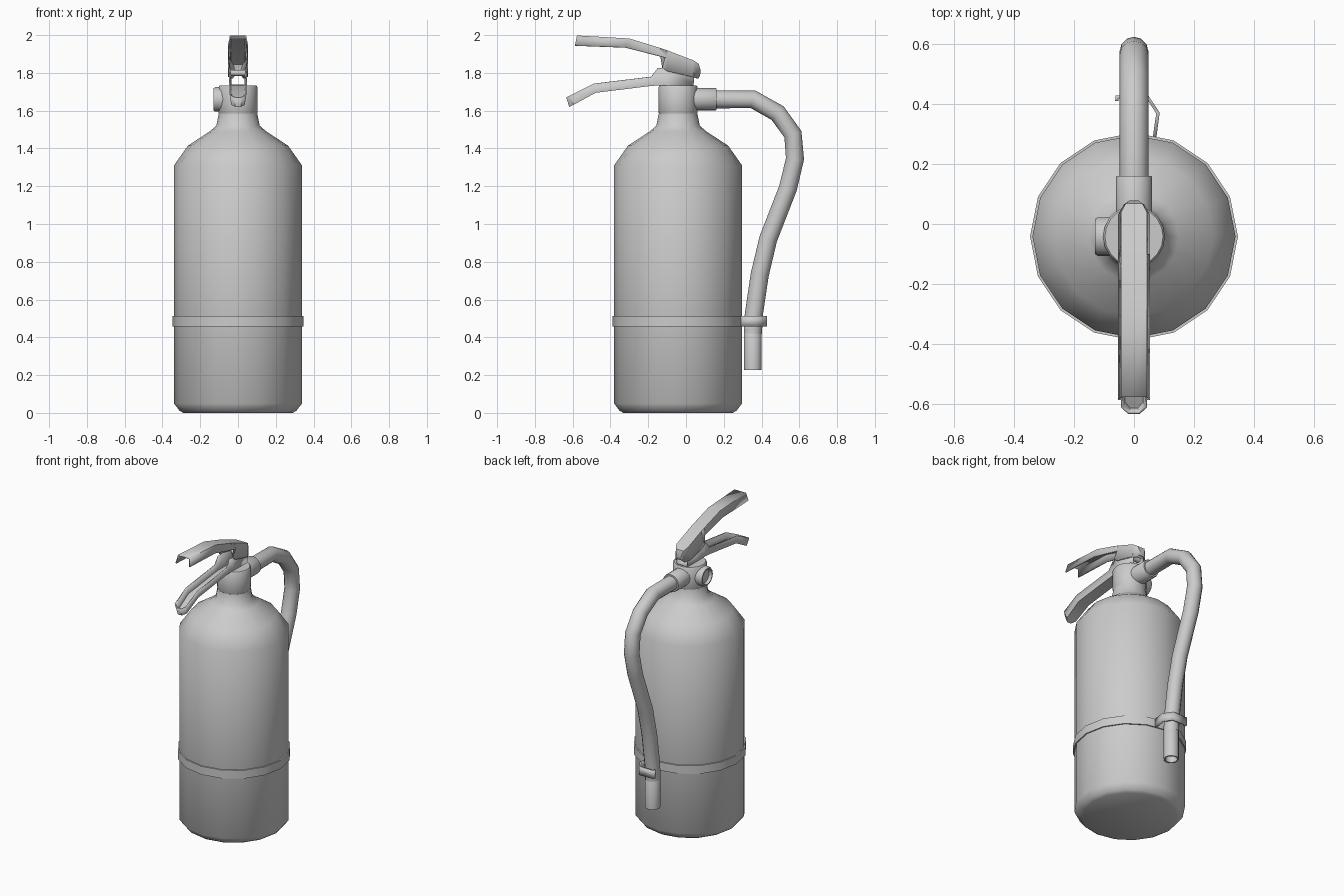
import bpy, bmesh, math
from mathutils import Matrix, Vector

if "Cube" in bpy.data.objects:
    bpy.data.objects.remove(bpy.data.objects["Cube"])

CY = -0.042  # axis of the cylinder


def finish(name, bm, angle=50):
    bmesh.ops.remove_doubles(bm, verts=bm.verts, dist=1e-5)
    bmesh.ops.recalc_face_normals(bm, faces=bm.faces)
    me = bpy.data.meshes.new(name)
    bm.to_mesh(me)
    bm.free()
    ob = bpy.data.objects.new(name, me)
    bpy.context.collection.objects.link(ob)
    bpy.ops.object.select_all(action='DESELECT')
    ob.select_set(True)
    bpy.context.view_layer.objects.active = ob
    bpy.ops.object.shade_smooth_by_angle(angle=math.radians(angle))
    return ob


def lathe(name, profile, sides, origin=(0, CY, 0), rot=None, angle=50, closed=False):
    """Revolve (radius, height) points about the local z axis."""
    bm = bmesh.new()
    m = Matrix.Translation(origin) @ (rot or Matrix())
    rings = []
    for r, z in profile:
        rings.append([bm.verts.new(m @ Vector((r * math.cos(a), r * math.sin(a), z)))
                      for a in (2 * math.pi * i / sides for i in range(sides))])
    pairs = list(zip(rings, rings[1:]))
    if closed:
        pairs.append((rings[-1], rings[0]))
    for a, b in pairs:
        for i in range(sides):
            j = (i + 1) % sides
            bm.faces.new((a[i], a[j], b[j], b[i]))
    if not closed:
        bm.faces.new(rings[0])
        bm.faces.new(rings[-1])
    return finish(name, bm, angle)


def channel(name, stations, thick, cap_last=False):
    """U-shaped strip; station = (y, z) of web, (y, z) of lip, web and lip half widths."""
    bm = bmesh.new()
    rows = []
    for yw, zw, yl, zl, w, l in stations:
        pts = [(-l, yl, zl), (-w, yw, zw), (w, yw, zw), (l, yl, zl)]
        rows.append([bm.verts.new(p) for p in pts])
    for a, b in zip(rows, rows[1:]):
        for i in range(3):
            bm.faces.new((a[i], a[i + 1], b[i + 1], b[i]))
    if cap_last:
        bm.faces.new(rows[-1])
    ob = finish(name, bm, 35)
    mod = ob.modifiers.new("thickness", 'SOLIDIFY')
    mod.thickness = thick
    mod.offset = -1
    return ob


# Pressure cylinder with shoulder and neck
lathe("cylinder", [(0.29, 0), (0.31, 0.012), (0.339, 0.05), (0.339, 1.31), (0.265, 1.415),
                   (0.15, 1.49), (0.115, 1.52), (0.102, 1.585)], 16)

# Strap around the cylinder
lathe("strap", [(0.33, 0.457), (0.347, 0.457), (0.347, 0.513), (0.33, 0.513)], 16, closed=True)

# Valve block
lathe("valve", [(0.098, 1.58), (0.103, 1.59), (0.103, 1.725), (0.097, 1.733)], 20)

# Recessed gauge on the left of the valve
lathe("gauge", [(0.064, 0.0), (0.064, 0.122), (0.058, 0.13), (0.05, 0.13), (0.046, 0.11)],
      16, (0, CY, 1.66), Matrix.Rotation(-math.pi / 2, 4, 'Y'))

# Hose fitting at the back of the valve
lathe("hose_fitting", [(0.06, 0.0), (0.06, 0.12), (0.057, 0.124)],
      16, (0, 0.037, 1.66), Matrix.Rotation(-math.pi / 2, 4, 'X'))

# Hose swept along a bent path
path = [(0.12, 1.66), (0.355, 1.66), (0.485, 1.587), (0.566, 1.475), (0.577, 1.345),
        (0.54, 1.19), (0.435, 0.92), (0.39, 0.73), (0.359, 0.52), (0.354, 0.42)]
cu = bpy.data.curves.new("hose", 'CURVE')
cu.dimensions = '3D'
sp = cu.splines.new('POLY')
sp.points.add(len(path) - 1)
for p, (y, z) in zip(sp.points, path):
    p.co = (0, y, z, 1)
cu.bevel_depth = 0.048
cu.bevel_resolution = 4
cu.use_fill_caps = True
hose = bpy.data.objects.new("hose", cu)
bpy.context.collection.objects.link(hose)
bpy.ops.object.select_all(action='DESELECT')
hose.select_set(True)
bpy.context.view_layer.objects.active = hose
bpy.ops.object.convert(target='MESH')
bpy.ops.object.shade_smooth_by_angle(angle=math.radians(50))

# Hollow nozzle at the hose end
lathe("nozzle", [(0.034, 0.29), (0.038, 0.228), (0.047, 0.228), (0.047, 0.46), (0.044, 0.464)],
      12, (0, 0.354, 0))

# Open hook on the strap holding the nozzle
bm = bmesh.new()
hook = [(0.066, 0.27), (0.08, 0.37), (0.045, 0.424), (-0.057, 0.424), (-0.057, 0.41)]
low = [bm.verts.new((x, y, 0.457)) for x, y in hook]
high = [bm.verts.new((x, y, 0.513)) for x, y in hook]
for i in range(len(hook) - 1):
    bm.faces.new((low[i], low[i + 1], high[i + 1], high[i]))
ob = finish("nozzle_hook", bm, 30)
mod = ob.modifiers.new("thickness", 'SOLIDIFY')
mod.thickness = 0.012
mod.offset = 0

# Squeeze lever, open underneath
channel("squeeze_lever", [
    (-0.577, 1.998, -0.588, 1.945, 0.043, 0.054),
    (-0.30, 1.982, -0.32, 1.935, 0.043, 0.054),
    (-0.14, 1.933, -0.10, 1.88, 0.043, 0.054),
    (-0.10, 1.92, -0.125, 1.83, 0.043, 0.054),
    (-0.07, 1.908, -0.10, 1.81, 0.043, 0.054),
    (0.04, 1.866, 0.03, 1.78, 0.043, 0.054),
    (0.068, 1.848, 0.065, 1.77, 0.028, 0.034),
    (0.078, 1.81, 0.074, 1.785, 0.016, 0.02)], 0.008, True)

# Carry handle, open on top
channel("carry_handle", [
    (0.04, 1.738, 0.045, 1.80, 0.034, 0.039),
    (-0.10, 1.738, -0.10, 1.83, 0.034, 0.039),
    (-0.165, 1.738, -0.15, 1.825, 0.034, 0.039),
    (-0.20, 1.735, -0.185, 1.78, 0.034, 0.039),
    (-0.48, 1.70, -0.49, 1.743, 0.034, 0.039),
    (-0.595, 1.637, -0.61, 1.683, 0.03, 0.036),
    (-0.615, 1.627, -0.627, 1.672, 0.012, 0.016)], 0.008, True)

# Hinge pin joining lever and handle
lathe("hinge_pin", [(0.016, -0.05), (0.016, 0.05)], 10, (0, 0.0, 1.80),
      Matrix.Rotation(math.pi / 2, 4, 'Y'))
